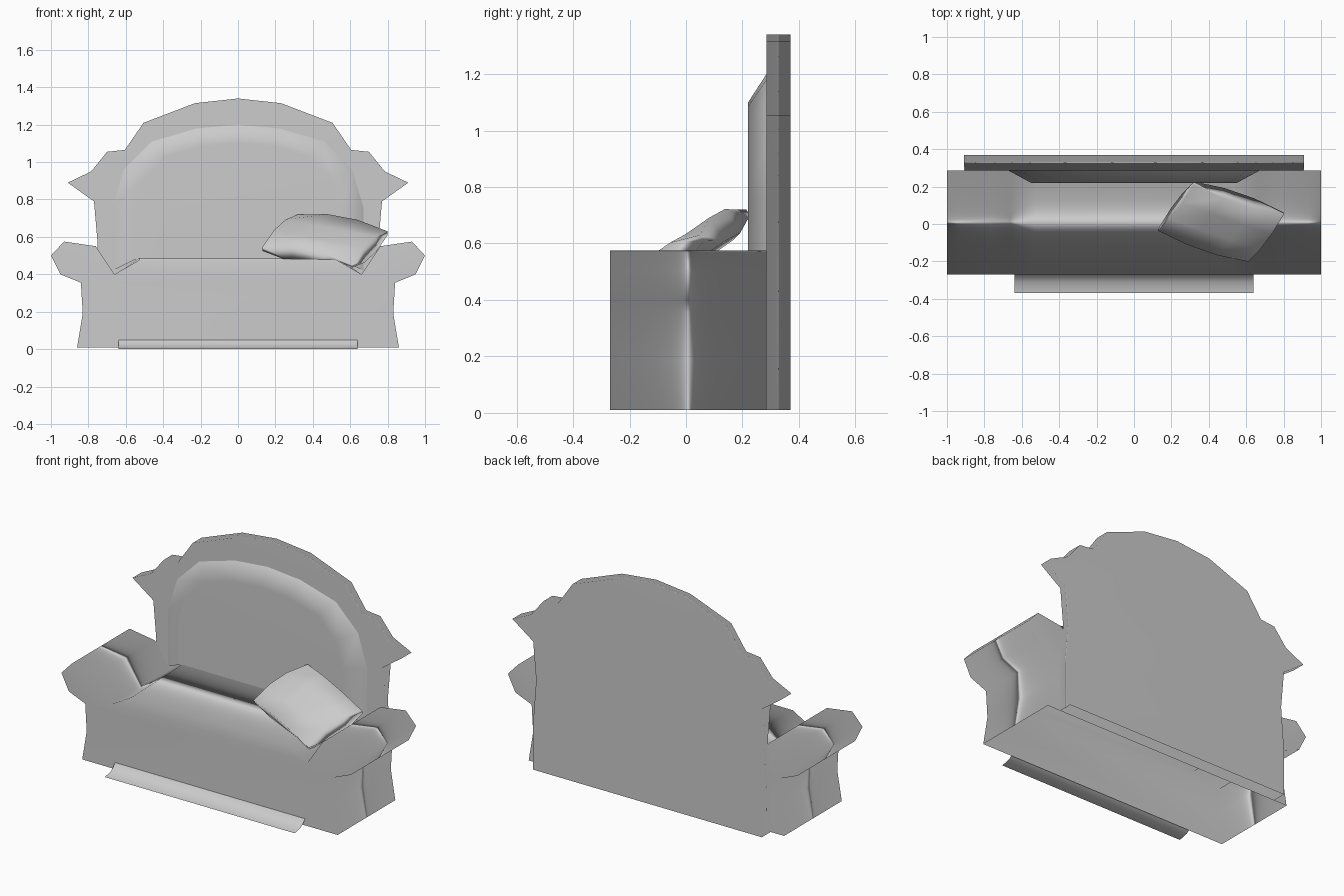
import bpy, bmesh
from mathutils import Vector

if "Cube" in bpy.data.objects:
    bpy.data.objects.remove(bpy.data.objects["Cube"])


def finish(name, bm):
    bmesh.ops.remove_doubles(bm, verts=bm.verts[:], dist=1e-5)
    bmesh.ops.recalc_face_normals(bm, faces=bm.faces[:])
    for f in bm.faces:
        f.smooth = True
    me = bpy.data.meshes.new(name)
    bm.to_mesh(me)
    bm.free()
    ob = bpy.data.objects.new(name, me)
    bpy.context.collection.objects.link(ob)
    mod = ob.modifiers.new("soft_normals", 'WEIGHTED_NORMAL')
    mod.weight = 60
    return ob


def loft(name, sections, front=True, back=True):
    """Sections run front to back: (y, right half outline from bottom to middle)."""
    bm = bmesh.new()
    rows = []
    for y, half in sections:
        left = [(-x, z) for x, z in reversed(half) if x > 0]
        rows.append([bm.verts.new((x, y, z)) for x, z in half + left])
    for a, b in zip(rows, rows[1:]):
        for i in range(len(a) - 1):
            bm.faces.new((a[i], a[i + 1], b[i + 1], b[i]))
    if front:
        bm.faces.new(rows[0])
    if back:
        bm.faces.new(rows[-1])
    return finish(name, bm)


# Seat with rolled arms, open underneath
arm = [(0.86, 0.01), (0.83, 0.19), (0.84, 0.355), (0.95, 0.40), (1.0, 0.50),
       (0.93, 0.575), (0.76, 0.55), (0.66, 0.40)]
loft("seat_and_arms", [(-0.27, arm + [(0.53, 0.475)]),
                       (0.285, arm + [(0.53, 0.49)])])

# Scalloped backrest
back = [(0.77, 0.01), (0.77, 0.30), (0.75, 0.56), (0.77, 0.79), (0.91, 0.89),
        (0.785, 0.95), (0.70, 1.055), (0.605, 1.065), (0.505, 1.21),
        (0.23, 1.315), (0, 1.34)]
loft("backrest", [(0.285, back), (0.37, back)])

# Raised arched back cushion with sloping border
inner = [(0.55, 0.48), (0.55, 0.75), (0.50, 0.91), (0.38, 1.03), (0.19, 1.085), (0, 1.10)]
outer = [(0.67, 0.42), (0.67, 0.76), (0.61, 0.96), (0.46, 1.11), (0.22, 1.18), (0, 1.20)]
loft("back_cushion", [(0.22, inner), (0.285, outer)], back=False)

# Flared skirt along the front
flare = [(-0.37, 0.0), (-0.345, 0.003), (-0.31, 0.012), (-0.285, 0.03), (-0.27, 0.05)]
loft("front_skirt", [(y, [(0.64, z)]) for y, z in flare], front=False, back=False)

# Loose pillow leaning on the right arm: two layers pinched at the corners
a = Vector((0.13, -0.03, 0.535))
u = Vector((0.48, -0.165, -0.09))
v = Vector((0.19, 0.25, 0.175))
n = u.cross(v).normalized()
bm = bmesh.new()
N = 3
layers = []
for side in (1, -1):
    grid = {}
    for i in range(N + 1):
        for j in range(N + 1):
            corner = i in (0, N) and j in (0, N)
            h = 0.012 if corner else 0.05
            grid[i, j] = bm.verts.new(a + u * i / N + v * j / N + n * h * side)
    for i in range(N):
        for j in range(N):
            bm.faces.new((grid[i, j], grid[i + 1, j], grid[i + 1, j + 1], grid[i, j + 1]))
    layers.append(grid)
rim = ([(i, 0) for i in range(N)] + [(N, j) for j in range(N)]
       + [(N - i, N) for i in range(N)] + [(0, N - j) for j in range(N)])
for p, q in zip(rim, rim[1:] + rim[:1]):
    bm.faces.new((layers[0][p], layers[0][q], layers[1][q], layers[1][p]))
finish("pillow", bm)
